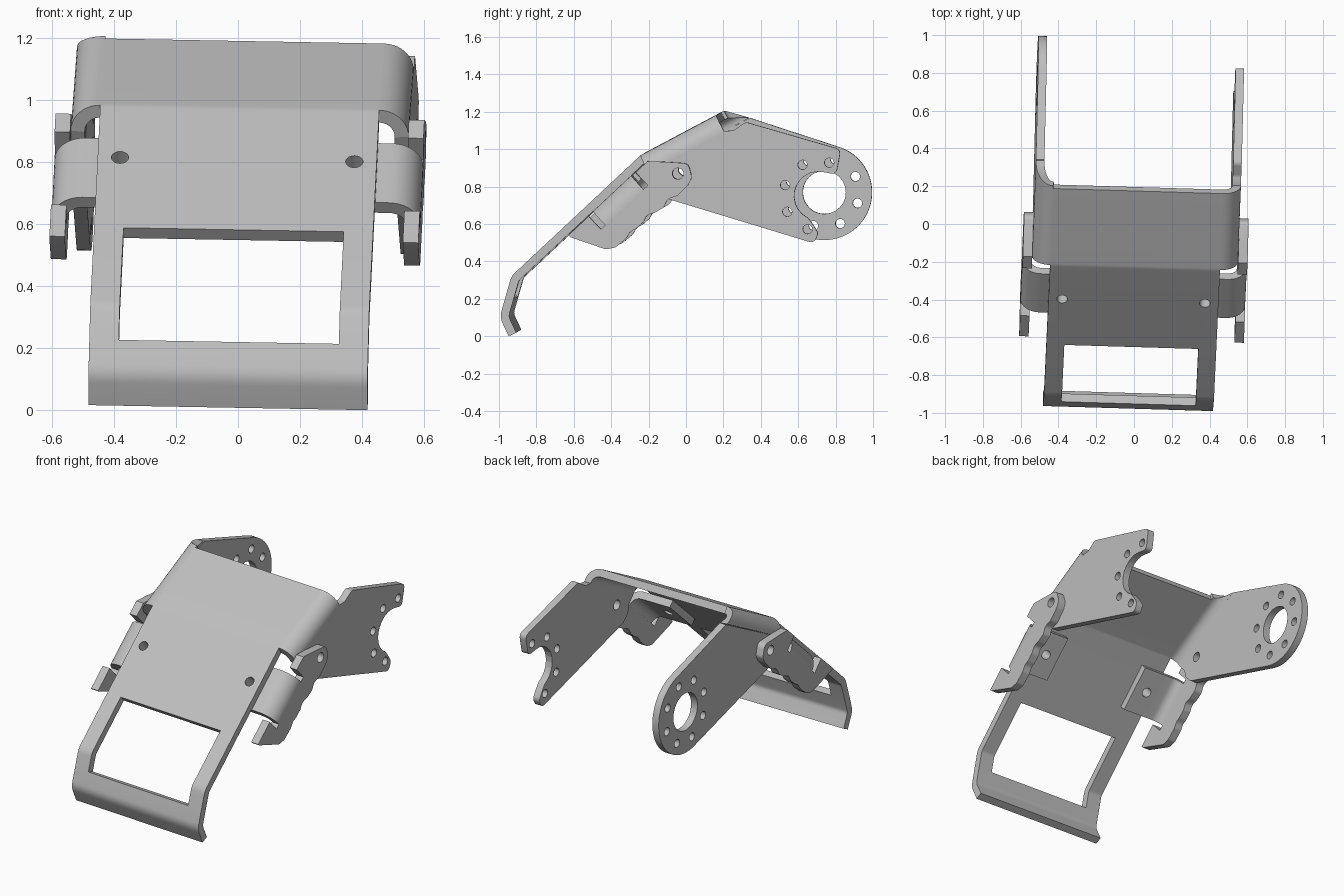
import bpy, bmesh, math
from mathutils import Vector, Matrix

if "Cube" in bpy.data.objects:
    bpy.data.objects.remove(bpy.data.objects["Cube"], do_unlink=True)

T = 0.045                       # sheet thickness
HALF = 0.45                     # half width of the main plate
R = 0.095                       # outer bend radius
HUB = Vector((0.725, 0.76))     # centre of the hub hole in the arms
PIVOT = (-0.025, 0.88)
parts = []

metal = bpy.data.materials.new("grey_metal")
metal.use_nodes = True
GREY = (0.52, 0.52, 0.52, 1)
metal.diffuse_color = GREY
metal.node_tree.nodes["Principled BSDF"].inputs["Base Color"].default_value = GREY


def add(name, mesh):
    obj = bpy.data.objects.new(name, mesh)
    bpy.context.collection.objects.link(obj)
    return obj


def bake(obj):
    """Replace an object by its evaluated mesh."""
    bpy.context.view_layer.update()
    deps = bpy.context.evaluated_depsgraph_get()
    mesh = bpy.data.meshes.new_from_object(obj.evaluated_get(deps))
    bm = bmesh.new()
    bm.from_mesh(mesh)
    bmesh.ops.remove_doubles(bm, verts=bm.verts, dist=0.0001)
    bmesh.ops.recalc_face_normals(bm, faces=bm.faces)
    bm.to_mesh(mesh)
    bm.free()
    name, matrix = obj.name, obj.matrix_world.copy()
    bpy.data.objects.remove(obj, do_unlink=True)
    mesh.materials.clear()
    mesh.materials.append(metal)
    new = add(name, mesh)
    new.matrix_world = matrix
    parts.append(new)


def fillet(path, r, steps=5):
    """Round the inner corners of an open 2D path, as far as its edges allow."""
    pts = [Vector(p) for p in path]
    out = [pts[0]]
    for prev, p, nxt in zip(pts, pts[1:], pts[2:]):
        a, b = prev - p, nxt - p
        half = a.angle(b) / 2
        if half > 1.56:
            out.append(p)
            continue
        cut = min(r / math.tan(half), 0.45 * a.length, 0.45 * b.length)
        s, e = p + a.normalized() * cut, p + b.normalized() * cut
        for k in range(steps + 1):
            t = k / steps
            out.append(s * (1 - t) ** 2 + p * (2 * t * (1 - t)) + e * t ** 2)
    return out + [pts[-1]]


def arc(c, r, a, b, n):
    angles = [math.radians(a + (b - a) * k / (n - 1)) for k in range(n)]
    return [Vector((c[0] + r * math.cos(t), c[1] + r * math.sin(t))) for t in angles]


def circle(c, r, n):
    return arc(c, r, 0, 360 - 360 / n, n)


def flat_part(name, outline, holes, x, thick):
    """Flat plate in the side plane, with holes, centred on x."""
    cu = bpy.data.curves.new(name, 'CURVE')
    cu.dimensions, cu.fill_mode, cu.extrude = '2D', 'BOTH', thick / 2
    for loop in [outline] + holes:
        sp = cu.splines.new('POLY')
        sp.points.add(len(loop) - 1)
        for pt, co in zip(sp.points, loop):
            pt.co = (co[0], co[1], 0, 1)
        sp.use_cyclic_u = True
    obj = add(name, cu)
    obj.matrix_world = Matrix(((0, 0, 1, x), (1, 0, 0, 0), (0, 1, 0, 0), (0, 0, 0, 1)))
    bake(obj)


def sheet(name, rows, keep=lambda c: True, cutters=()):
    """Grid of points thickened inwards, then drilled."""
    bm = bmesh.new()
    grid = [[bm.verts.new(p) for p in row] for row in rows]
    for lo, hi in zip(grid, grid[1:]):
        for i in range(len(lo) - 1):
            quad = (lo[i], lo[i + 1], hi[i + 1], hi[i])
            if keep(sum((v.co for v in quad), Vector((0, 0, 0))) / 4):
                bm.faces.new(quad)
    mesh = bpy.data.meshes.new(name)
    bm.to_mesh(mesh)
    bm.free()
    obj = add(name, mesh)
    solid = obj.modifiers.new("Thickness", 'SOLIDIFY')
    solid.thickness, solid.offset, solid.use_even_offset = T, -1, True
    for c in cutters:
        mod = obj.modifiers.new("Drill", 'BOOLEAN')
        mod.object, mod.operation, mod.solver = c, 'DIFFERENCE', 'EXACT'
    bake(obj)


def frame(a, b):
    """Point at distance s along a to b and depth d below that line."""
    u = (b - a).normalized()
    n = Vector((-u.y, u.x))
    return lambda s, d: a + u * s - n * d


# Main plate profile, from the front lip up to the back edge
LIP, TOE, KNEE = Vector((-0.935, 0.008)), Vector((-0.983, 0.11)), Vector((-0.92, 0.33))
BEND, BACK = Vector((-0.23, 0.975)), Vector((0.175, 1.19))
slope, roof = frame(KNEE, BEND), frame(BEND, BACK)
roof_len = (BACK - BEND).length
win_low, win_high = TOE.lerp(KNEE, 0.5), KNEE.lerp(BEND, 0.39)

# Screw holes through plate and clip tabs
drills = []
axis = slope(0, 0) - slope(0, 1)
for sx in (-1, 1):
    bm = bmesh.new()
    bmesh.ops.create_cone(bm, cap_ends=True, segments=24, radius1=0.028, radius2=0.028, depth=0.4)
    mesh = bpy.data.meshes.new("drill")
    bm.to_mesh(mesh)
    bm.free()
    drill = add("drill", mesh)
    drill.rotation_euler = Vector((0, axis.x, axis.y)).to_track_quat('Z', 'Y').to_euler()
    p = slope(0.7, 0)
    drill.location = (sx * 0.378, p.x, p.y)
    drill.hide_render = True
    drills.append(drill)

# Main plate with window
profile = fillet([LIP, TOE, win_low, KNEE, win_high, BEND, BACK], 0.09)
WIN = 0.355
sheet("main_plate", [[(x, p.x, p.y) for x in (-HALF, -WIN, WIN, HALF)] for p in profile],
      lambda c: not (abs(c.x) < WIN and win_low.y < c.z < win_high.y), drills)

# Arms: a full ring on the right, an open fork on the left
front_edge = [roof(0, R), (-0.14, 0.84), (-0.13, 0.79), (-0.084, 0.745)]
bolts = [circle(p, 0.025, 16) for p in arc(HUB, 0.187, 72, 387, 8)]
pivot_hole = circle(PIVOT, 0.03, 20)
rim = arc(HUB, 0.255, -107, 74, 36)
ring_arm = fillet(front_edge + rim[:1], 0.03) + rim[1:] + [(0.327, 1.158)]
fork_arm = fillet(front_edge + [(0.7, 0.507), (0.725, 0.56), (0.7, 0.6)]
                  + arc(HUB, 0.13, 245, 78, 12)
                  + [(0.82, 0.875), (0.845, 1.008), (0.336, 1.155), (0.27, 1.11),
                     roof(roof_len, R)], 0.035)
x_arm = HALF + R - T / 2
flat_part("right_ring_arm", ring_arm, [circle(HUB, 0.115, 40), pivot_hole] + bolts, -x_arm, T)
flat_part("left_fork_arm", fork_arm, [pivot_hole] + bolts[:5], x_arm, T)

# Clip ear outline: slotted top edge, rounded pivot end, scalloped underside
ear = [slope(s, d) for s, d in ((0.376, 0.05), (0.525, 0.05), (0.525, 0.145),
                                (0.869, 0.145), (0.869, 0.05), (0.955, 0.05))]
ear += fillet([(-0.1, 0.943), (0.03, 0.935), (0.05, 0.86), (0.03, 0.82), (-0.03, 0.76),
               (-0.08, 0.745), (-0.1, 0.7), (-0.15, 0.67), (-0.19, 0.66), (-0.21, 0.62),
               (-0.25, 0.585), (-0.28, 0.57), (-0.3, 0.535), (-0.36, 0.485),
               (-0.41, 0.475), (-0.6, 0.54)], 0.04)

turn = [math.radians(a) for a in range(0, 91, 9)]
for sx, side in ((-1, "right"), (1, "left")):
    # Rolled corner joining plate and arm; the ring side runs on to the arm's top edge
    lower, upper = [], []
    for t in turn:
        d = R * (1 - math.cos(t))
        x = sx * (HALF + R * math.sin(t))
        end = roof_len + (0.0165 + 1.03 * d if sx < 0 else 0)
        for row, s in ((lower, 0), (upper, end)):
            p = roof(s, d)
            row.append((x, p.x, p.y))
    sheet(side + "_rolled_corner", [lower, upper][::sx])

    # Clip tab under the plate, rolled outwards to the ear
    section = [(0.29, T), (0.43, T)]
    section += [(0.495 + 0.1 * math.sin(t), T + 0.1 * (1 - math.cos(t))) for t in turn]
    rows = []
    for s in (0.557, 0.837):
        line = [(x, slope(s, d)) for x, d in section]
        rows.append([(sx * x, p.x, p.y) for x, p in line])
    sheet(side + "_clip_tab", rows[::sx], cutters=drills)
    flat_part(side + "_clip_ear", ear, [pivot_hole], sx * 0.57, 0.05)

# Slight lean of the whole bracket
lean = (Matrix.Translation((-0.005, 0, 0)) @ Matrix.Rotation(-0.03, 4, 'Z')
        @ Matrix.Rotation(0.018, 4, 'Y'))
for d in drills:
    bpy.data.objects.remove(d, do_unlink=True)
bpy.ops.object.select_all(action='DESELECT')
for obj in parts:
    obj.matrix_world = lean @ obj.matrix_world
    obj.select_set(True)
bpy.context.view_layer.objects.active = parts[0]
bpy.ops.object.shade_smooth_by_angle(angle=math.radians(30))
